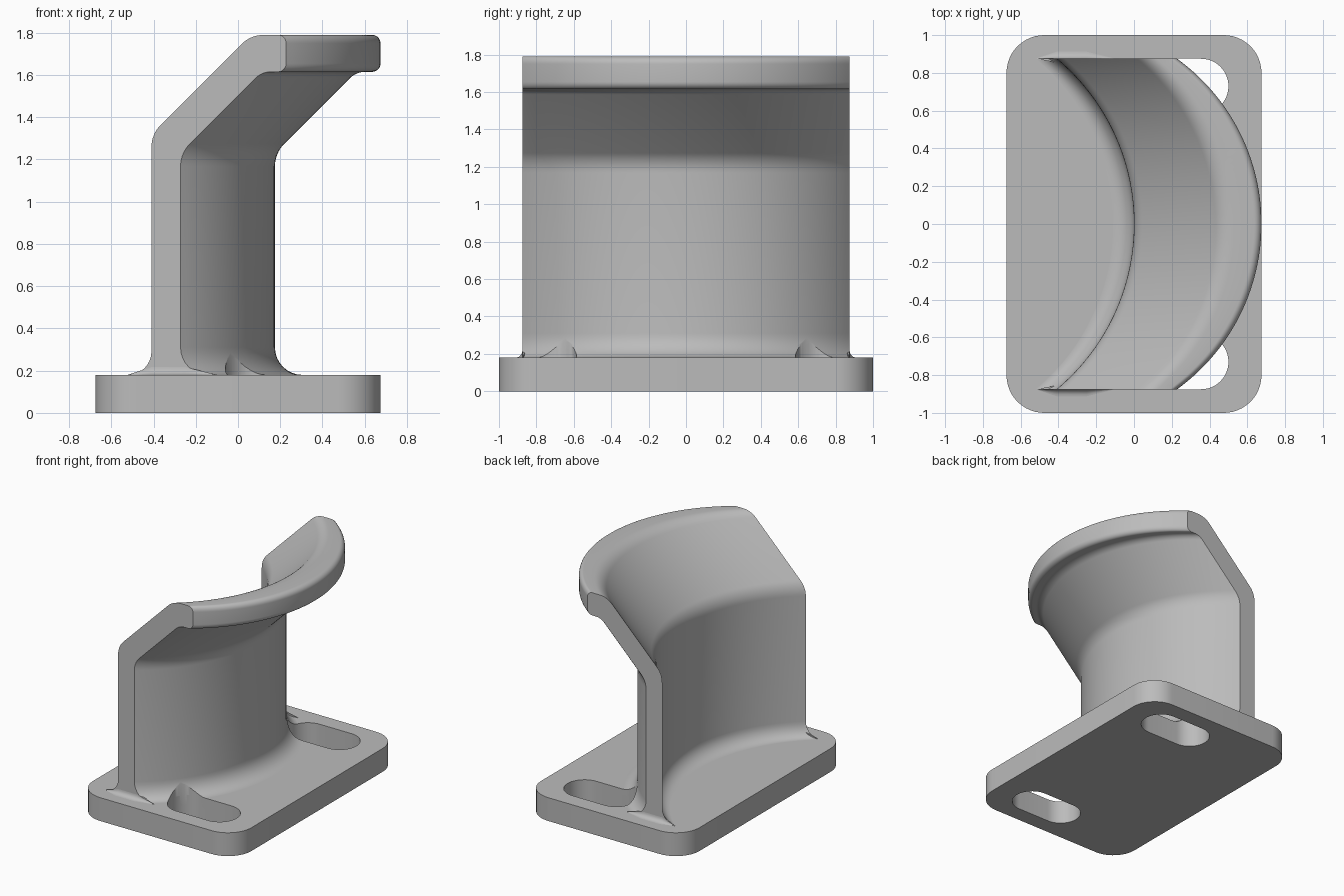
import bpy, bmesh, math
from mathutils import Vector

if "Cube" in bpy.data.objects:
    bpy.data.objects.remove(bpy.data.objects["Cube"], do_unlink=True)

GREY = (0.5, 0.5, 0.5, 1)
mat = bpy.data.materials.new("plain_grey")
mat.use_nodes = True
mat.diffuse_color = GREY
mat.node_tree.nodes["Principled BSDF"].inputs["Base Color"].default_value = GREY

HALF = 0.875      # half width of the curved wall
BASE_TOP = 0.18
INNER, OUTER = 0.41, 0.447   # how far each wall face bows back at its ends


def rounded(corners, steps=8):
    """Round each (a, b, radius, tag) corner; return (a, b, tag) points."""
    out = []
    for i, (a, b, r, tag) in enumerate(corners):
        p = Vector((a, b))
        if r == 0:
            out.append((a, b, tag))
            continue
        u = (Vector(corners[i - 1][:2]) - p).normalized()
        v = (Vector(corners[(i + 1) % len(corners)][:2]) - p).normalized()
        half = u.angle(v) / 2
        c = p + (u + v).normalized() * r / math.sin(half)
        s, e = p + u * r / math.tan(half) - c, p + v * r / math.tan(half) - c
        sweep = s.angle(e)
        for k in range(steps + 1):
            t = k / steps
            q = c + (s * math.sin((1 - t) * sweep) + e * math.sin(t * sweep)) / math.sin(sweep)
            out.append((q.x, q.y, tag))
    return out


def loft(name, sections):
    """Skin a row of matching closed sections and cap both ends."""
    bm = bmesh.new()
    rings = [[bm.verts.new(p) for p in s] for s in sections]
    for a, b in zip(rings, rings[1:]):
        for i in range(len(a)):
            j = (i + 1) % len(a)
            bm.faces.new((a[i], a[j], b[j], b[i]))
    bm.faces.new(rings[0])
    bm.faces.new(rings[-1][::-1])
    bmesh.ops.recalc_face_normals(bm, faces=bm.faces)
    mesh = bpy.data.meshes.new(name)
    bm.to_mesh(mesh)
    bm.free()
    mesh.materials.append(mat)
    ob = bpy.data.objects.new(name, mesh)
    bpy.context.collection.objects.link(ob)
    return ob


def prism(name, outline, z0, z1):
    return loft(name, [[(x, y, z) for x, y, _ in outline] for z in (z0, z1)])


def activate(ob):
    bpy.ops.object.select_all(action='DESELECT')
    ob.select_set(True)
    bpy.context.view_layer.objects.active = ob


def bow(y, sag):
    r = (HALF ** 2 + sag ** 2) / (2 * sag)
    return r - math.sqrt(r * r - y * y)


# Base plate with rounded corners
X = 0.675
base = prism("base_plate", rounded(
    [(-X, -1, 0.2, 0), (X, -1, 0.2, 0), (X, 1, 0.2, 0), (-X, 1, 0.2, 0)], 12), 0, BASE_TOP)

# Curved wall: upright, sloped section and top lip, flared at the foot
profile = rounded([
    (-0.115, 0.1, 0, INNER), (-0.115, BASE_TOP, 0, INNER), (0, BASE_TOP, 0.11, INNER),
    (0, 1.32, 0.15, INNER), (0.47, 1.79, 0.15, INNER),
    (X, 1.79, 0.04, OUTER), (X, 1.615, 0.04, OUTER),
    (0.56, 1.615, 0.1, OUTER), (0.175, 1.23, 0.15, OUTER),
    (0.175, BASE_TOP, 0.13, OUTER), (0.31, BASE_TOP, 0, OUTER), (0.31, 0.1, 0, OUTER)])
N = 56
rows = [HALF * math.sin(math.pi / 2 * (2 * i / N - 1) * 0.6) / math.sin(math.pi / 2 * 0.6)
        for i in range(N + 1)]
wall = loft("curved_wall", [[(x - bow(y, sag), y, z) for x, z, sag in profile] for y in rows])

# Small fillets where the wall ends meet the base
R = 0.037
for side, label in ((-1, "front"), (1, "back")):
    cove = [(-0.02, -0.02), (-0.02, R)]
    for k in range(7):
        a = k / 6 * math.pi / 2
        cove.append((R * (1 - math.cos(a)), R * (1 - math.sin(a))))
    cove.append((R, -0.02))
    sections = []
    for x, s in ((-0.52, 0.02), (-0.41, 1), (-0.25, 1), (-0.1, 0.02)):
        sections.append([(x, side * (HALF + p * s), BASE_TOP + q * s) for p, q in cove])
    activate(loft(label + "_end_fillet", sections))
    bpy.ops.object.shade_smooth_by_angle(angle=math.radians(35))

# Mounting slots cut through the base and the foot flare
for side in (-1, 1):
    x0, x1, r = -0.06, 0.5, 0.1449
    y0, y1 = side * 0.73 - r, side * 0.73 + r
    cutter = prism("slot_cutter", rounded(
        [(x0, y0, r, 0), (x1, y0, r, 0), (x1, y1, r, 0), (x0, y1, r, 0)], 12), -0.1, 0.4)
    cutter.hide_render = True
    for ob in (base, wall):
        activate(ob)
        cut = ob.modifiers.new("slot", 'BOOLEAN')
        cut.operation = 'DIFFERENCE'
        cut.solver = 'EXACT'
        cut.object = cutter
        bpy.ops.object.modifier_apply(modifier=cut.name)
    bpy.data.objects.remove(cutter, do_unlink=True)

# Smooth shading with crisp edges
for ob in (base, wall):
    activate(ob)
    bpy.ops.object.shade_smooth_by_angle(angle=math.radians(30))
